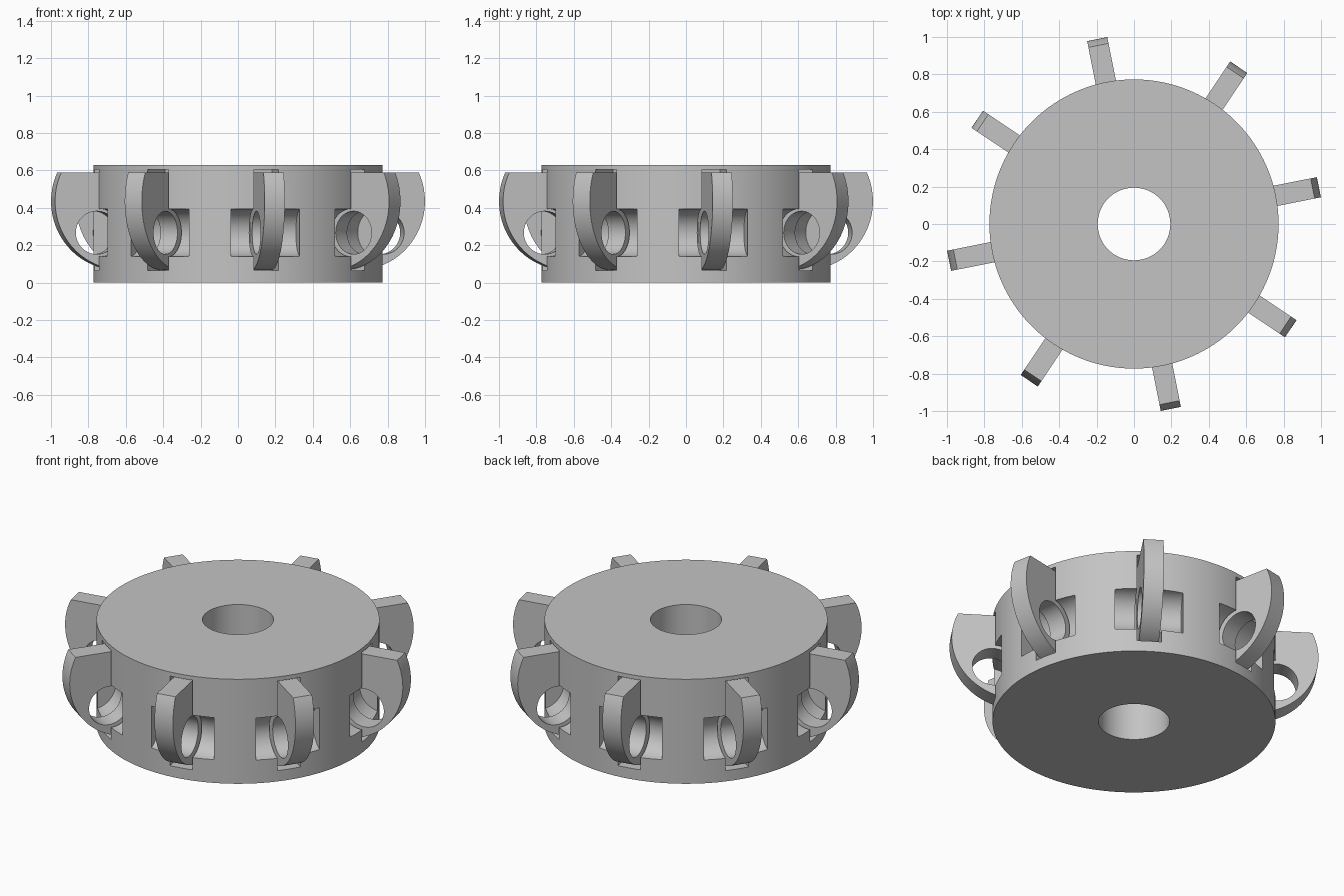
import bpy
import math
from mathutils import Matrix, Vector

if "Cube" in bpy.data.objects:
    bpy.data.objects.remove(bpy.data.objects["Cube"], do_unlink=True)

FINS = 8
START = math.radians(11.25)
DRUM_R, DRUM_H, BORE_R = 0.773, 0.63, 0.194
FIN_HALF, FIN_TOP, FIN_IN = 0.055, 0.59, 0.6
ARC_R, ARC_X, ARC_Z = 0.368, 0.64, 0.435
HOLE_X, HOLE_Z = 0.78, 0.267

grey = bpy.data.materials.new("plain grey")
grey.use_nodes = True
colour = (0.55, 0.55, 0.55, 1)
grey.diffuse_color = colour
grey.node_tree.nodes["Principled BSDF"].inputs["Base Color"].default_value = colour


def add_mesh(name, verts, faces):
    mesh = bpy.data.meshes.new(name)
    mesh.from_pydata(verts, [], faces)
    mesh.materials.append(grey)
    obj = bpy.data.objects.new(name, mesh)
    bpy.context.collection.objects.link(obj)
    return obj


def extrude_profile(name, profile, half):
    """Prism from a profile of (radius, height) points, thick along y."""
    n = len(profile)
    verts = [(x, y, z) for y in (-half, half) for x, z in profile]
    faces = [tuple(range(n)), tuple(range(2 * n - 1, n - 1, -1))]
    faces += [(i, i + n, (i + 1) % n + n, (i + 1) % n) for i in range(n)]
    return add_mesh(name, verts, faces)


def circle(x, z, r, n=64):
    return [(x + r * math.cos(2 * math.pi * i / n),
             z + r * math.sin(2 * math.pi * i / n)) for i in range(n)]


def cut(target, cutter):
    mod = target.modifiers.new("cut", "BOOLEAN")
    mod.operation, mod.object, mod.solver = "DIFFERENCE", cutter, "EXACT"
    bpy.context.view_layer.objects.active = target
    bpy.ops.object.modifier_apply(modifier=mod.name)


def remove(obj):
    bpy.data.objects.remove(obj, do_unlink=True)


def smooth(obj):
    bpy.ops.object.select_all(action="DESELECT")
    obj.select_set(True)
    bpy.context.view_layer.objects.active = obj
    bpy.ops.object.shade_smooth_by_angle(angle=math.radians(30))


# Drum: rings of outer and bore vertices joined by quads
N = 192
rings = [(DRUM_R, 0), (DRUM_R, DRUM_H), (BORE_R, DRUM_H), (BORE_R, 0)]
verts = [(r * math.cos(2 * math.pi * i / N), r * math.sin(2 * math.pi * i / N), z)
         for r, z in rings for i in range(N)]
faces = [(k * N + i, k * N + (i + 1) % N,
          (k + 1) % 4 * N + (i + 1) % N, (k + 1) % 4 * N + i)
         for k in range(4) for i in range(N)]
drum = add_mesh("drum", verts, faces)

# Fin: rounded plate, flat on top, with a round eye
low = math.asin((FIN_TOP - ARC_Z) / ARC_R)
high = -math.acos((FIN_IN - ARC_X) / ARC_R)
arc = [high + (low - high) * i / 40 for i in range(41)]
profile = [(ARC_X + ARC_R * math.cos(a), ARC_Z + ARC_R * math.sin(a)) for a in arc]
profile.append((FIN_IN, FIN_TOP))
fin = extrude_profile("fin_1", profile, FIN_HALF)
eye = extrude_profile("eye_cutter", circle(HOLE_X, HOLE_Z, 0.115), 0.2)
cut(fin, eye)
remove(eye)

# Fin seats in the drum: an upright slot crossed by a round sideways pocket
slot_shape = [(FIN_IN, 0.065), (0.9, 0.065), (0.9, 0.605), (FIN_IN, 0.605)]
slot = extrude_profile("slot_cutter", slot_shape, 0.067)
pocket = extrude_profile("pocket_cutter", circle(DRUM_R, HOLE_Z, 0.128), 0.187)
for k in range(FINS):
    turn = Matrix.Rotation(START + k * math.tau / FINS, 4, "Z")
    for cutter in (slot, pocket):
        cutter.matrix_world = turn
        bpy.context.view_layer.update()
        cut(drum, cutter)
remove(slot)
remove(pocket)
smooth(drum)
smooth(fin)

# Repeat the fin around the drum
for k in range(FINS):
    copy = fin if k == 0 else fin.copy()
    if k:
        copy.name = f"fin_{k + 1}"
        bpy.context.collection.objects.link(copy)
    copy.matrix_world = Matrix.Rotation(START + k * math.tau / FINS, 4, "Z")
